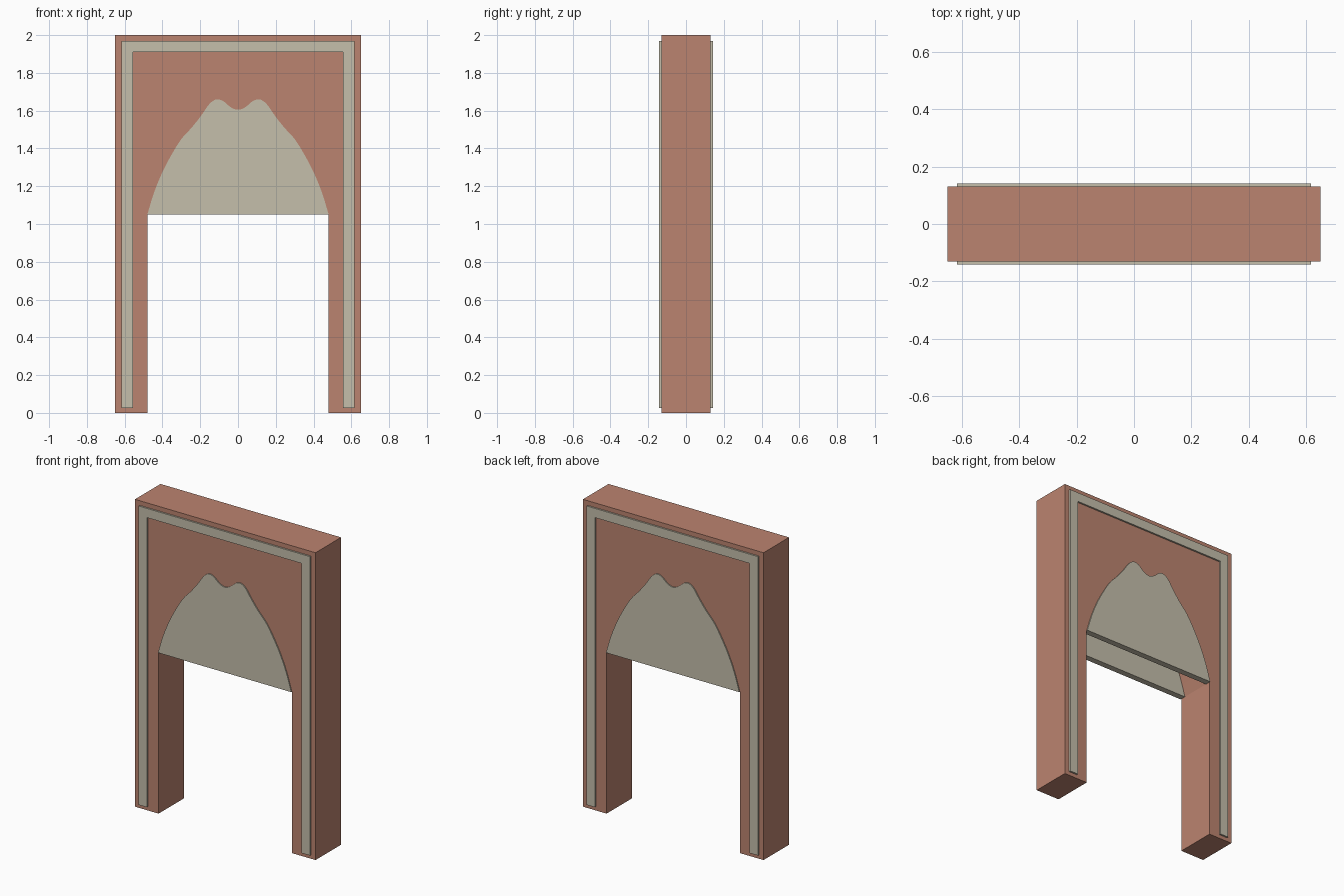
import bpy, bmesh
from mathutils import Vector

if "Cube" in bpy.data.objects:
    bpy.data.objects.remove(bpy.data.objects["Cube"])


def material(name, color):
    m = bpy.data.materials.new(name)
    m.diffuse_color = color
    m.use_nodes = True
    m.node_tree.nodes["Principled BSDF"].inputs["Base Color"].default_value = m.diffuse_color
    return m


CLAY = material("clay", (0.50, 0.23, 0.16, 1))
STONE = material("stone", (0.56, 0.52, 0.41, 1))


def extrude_profile(name, points, y0, y1, mat):
    """Extrude a closed x-z outline from y0 to y1."""
    bm = bmesh.new()
    face = bm.faces.new([bm.verts.new((x, y0, z)) for x, z in points])
    new = bmesh.ops.extrude_face_region(bm, geom=[face])["geom"]
    verts = [g for g in new if isinstance(g, bmesh.types.BMVert)]
    bmesh.ops.translate(bm, verts=verts, vec=(0, y1 - y0, 0))
    bmesh.ops.recalc_face_normals(bm, faces=bm.faces)
    mesh = bpy.data.meshes.new(name)
    bm.to_mesh(mesh)
    bm.free()
    mesh.materials.append(mat)
    obj = bpy.data.objects.new(name, mesh)
    bpy.context.collection.objects.link(obj)
    return obj


def smooth_path(pts, steps=3):
    """Catmull-Rom curve through the given points."""
    p = [Vector(q) for q in pts]
    p = [2 * p[0] - p[1]] + p + [2 * p[-1] - p[-2]]
    out = []
    for i in range(1, len(p) - 2):
        a, b, c, d = p[i - 1:i + 3]
        for k in range(steps):
            t = k / steps
            q = 0.5 * (2 * b + (c - a) * t + (2 * a - 5 * b + 4 * c - d) * t * t
                       + (3 * b - a - 3 * c + d) * t ** 3)
            out.append((q.x, q.y))
    return out + [tuple(pts[-1])]


# Scalloped arch outline, left springing point to right
half = [(-.48, 1.05), (-.445, 1.165), (-.40, 1.275), (-.35, 1.37), (-.30, 1.45),
        (-.25, 1.505), (-.20, 1.567), (-.16, 1.625), (-.135, 1.65), (-.11, 1.66),
        (-.08, 1.652), (-.05, 1.627), (-.025, 1.611), (0, 1.605)]
arch = smooth_path(half + [(-x, z) for x, z in reversed(half[:-1])])

# Gateway wall with the arched opening
wall = [(-.48, 0)] + arch + [(.48, 0), (.65, 0), (.65, 2), (-.65, 2), (-.65, 0)]
extrude_profile("gateway_wall", wall, -.131, .131, CLAY)

# Raised border strip around three sides
border = [(-.617, .025), (-.617, 1.97), (.617, 1.97), (.617, .025),
          (.557, .025), (.557, 1.91), (-.557, 1.91), (-.557, .025)]

# Border and arch infill panel on both faces
for side, s in (("front", -1), ("back", 1)):
    extrude_profile(side + "_border", border, s * .12, s * .142, STONE)
    extrude_profile(side + "_arch_panel", arch, s * .098, s * .138, STONE)
